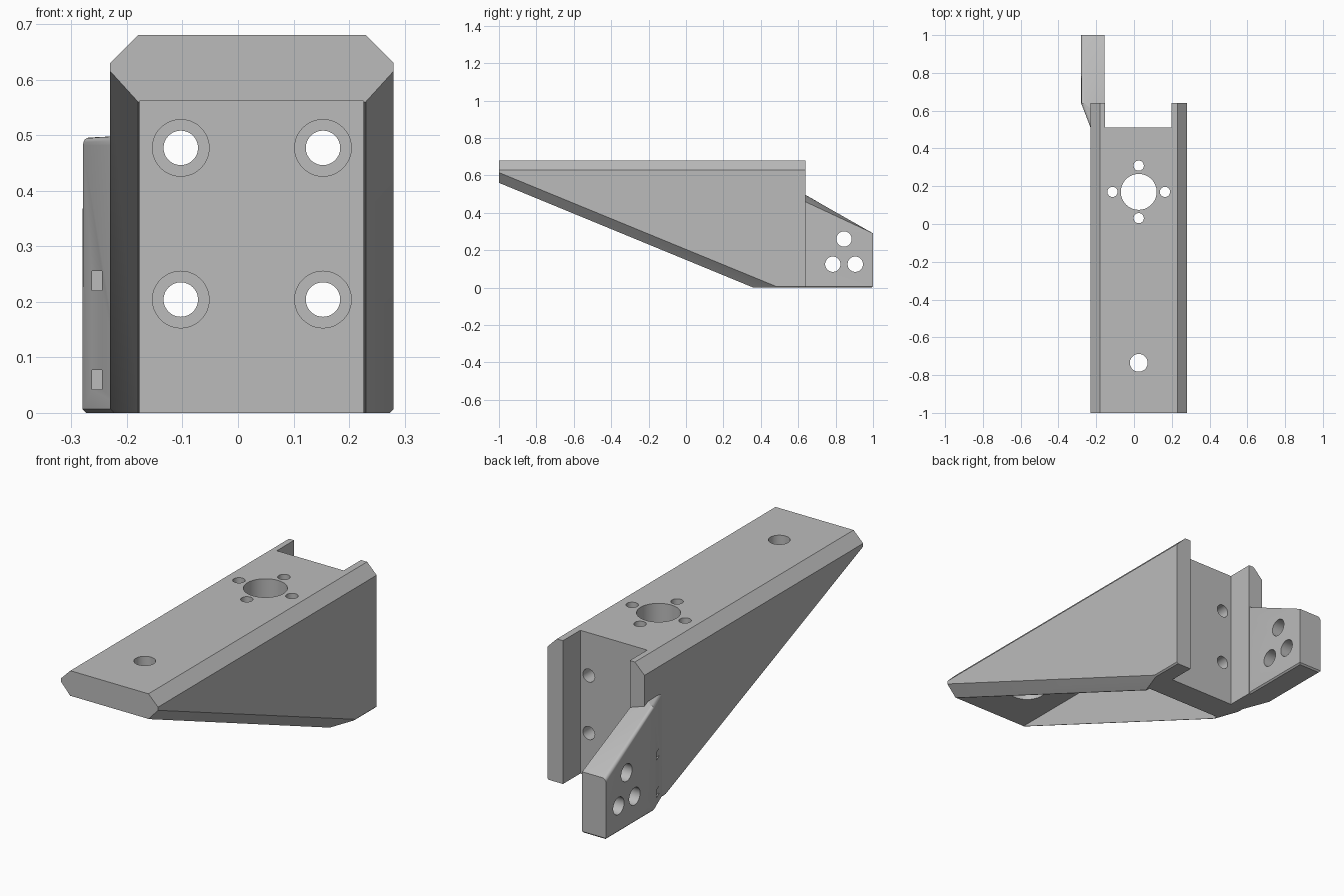
import bpy, bmesh, math
from mathutils import Matrix, Vector

if "Cube" in bpy.data.objects:
    bpy.data.objects.remove(bpy.data.objects["Cube"])

grey = bpy.data.materials.new("plain_grey")
grey.use_nodes = True
GREY = (0.5, 0.5, 0.5, 1)
grey.diffuse_color = GREY
grey.node_tree.nodes["Principled BSDF"].inputs["Base Color"].default_value = GREY
grey.node_tree.nodes["Principled BSDF"].inputs["Roughness"].default_value = 0.6


def make(name, bm):
    bmesh.ops.recalc_face_normals(bm, faces=bm.faces[:])
    mesh = bpy.data.meshes.new(name)
    bm.to_mesh(mesh)
    bm.free()
    mesh.materials.append(grey)
    ob = bpy.data.objects.new(name, mesh)
    bpy.context.collection.objects.link(ob)
    return ob


def hull(points):
    bm = bmesh.new()
    for p in points:
        bm.verts.new(p)
    bmesh.ops.convex_hull(bm, input=bm.verts[:])
    bmesh.ops.dissolve_limit(bm, angle_limit=0.02, verts=bm.verts[:], edges=bm.edges[:])
    return bm


def box(lo, hi):
    bm = bmesh.new()
    lo, hi = Vector(lo), Vector(hi)
    bmesh.ops.create_cube(bm, size=1, matrix=Matrix.Translation((lo + hi) / 2)
                          @ Matrix.Diagonal((*(hi - lo), 1)))
    return make("cutter", bm)


def drill(centre, radius, depth, axis):
    turn = {"x": Matrix.Rotation(math.pi / 2, 4, "Y"),
            "y": Matrix.Rotation(math.pi / 2, 4, "X"), "z": Matrix()}[axis]
    bm = bmesh.new()
    bmesh.ops.create_cone(bm, cap_ends=True, segments=48, radius1=radius, radius2=radius,
                          depth=depth, matrix=Matrix.Translation(centre) @ turn)
    return make("cutter", bm)


def cut(ob, cutters):
    for c in cutters:
        mod = ob.modifiers.new("cut", "BOOLEAN")
        mod.operation, mod.solver, mod.object = "DIFFERENCE", "EXACT", c
    bpy.context.view_layer.update()
    graph = bpy.context.evaluated_depsgraph_get()
    mesh = bpy.data.meshes.new_from_object(ob.evaluated_get(graph))
    ob.modifiers.clear()
    ob.data = mesh
    for c in cutters:
        bpy.data.objects.remove(c)


def finish(ob):
    bpy.ops.object.select_all(action="DESELECT")
    bpy.context.view_layer.objects.active = ob
    ob.select_set(True)
    bpy.ops.object.shade_smooth_by_angle(angle=math.radians(25))


# Wedge body with chamfered long edges, mirrored about its own middle
MID = 0.025
points = []
for s in (-1, 1):
    for half, profile in (
            (0.255, [(-1, 0.615), (0.48, 0.007), (0.64, 0.007), (0.64, 0.63), (-1, 0.63)]),
            (0.205, [(-1, 0.56), (0.36, 0), (0.64, 0.68), (-1, 0.68)]),
            (0.248, [(0.48, 0), (0.64, 0)])):
        points += [(MID + s * half, y, z) for y, z in profile]
body = make("bracket_body", hull(points))

# Open underside and rear notch
cutters = [box((-0.177, -1.2, -0.2), (0.226, 0.38, 0.561)),
           box((-0.153, 0.51, -0.2), (0.198, 0.9, 0.9))]
# Top plate holes
cutters += [drill((MID, 0.17, 0.6), 0.095, 0.3, "z"),
            drill((MID, -0.735, 0.6), 0.047, 0.3, "z"),
            drill((MID, -0.735, 0.53), 0.088, 0.14, "z")]
for i in range(4):
    a = i * math.pi / 2
    cutters.append(drill((MID + 0.139 * math.cos(a), 0.17 + 0.139 * math.sin(a), 0.6),
                         0.027, 0.3, "z"))
# Counterbored holes in the back plate
for s in (-1, 1):
    for z in (0.204, 0.477):
        cutters += [drill((MID + s * 0.128, 0.45, z), 0.031, 0.3, "y"),
                    drill((MID + s * 0.128, 0.38, z), 0.051, 0.1, "y")]
cut(body, cutters)
finish(body)

# Rear side tab with sloping top
plan = [(-0.2, 0.432), (-0.28, 0.64), (-0.28, 1), (-0.155, 1), (-0.155, 0.55), (-0.17, 0.432)]
points = []
for x, y in plan:
    points += [(x, y, 0), (x, y, 0.5 - max(0, y - 0.64) * 0.583)]
bm = hull(points)
rim = [e for e in bm.edges if all(v.co.z > 0.2 and v.co.x < -0.19 for v in e.verts)]
bmesh.ops.bevel(bm, geom=rim, offset=0.018, segments=5, profile=0.5, affect="EDGES")
foot = [e for e in bm.edges if all(v.co.z < 0.001 for v in e.verts)
        and max(v.co.y for v in e.verts) > 0.6]
bmesh.ops.bevel(bm, geom=foot, offset=0.007, segments=1, profile=0.5, affect="EDGES")
tab = make("side_tab", bm)
cutters = [drill((-0.22, y, z), 0.041, 0.4, "x")
           for y, z in ((0.845, 0.26), (0.785, 0.125), (0.905, 0.125))]
cutters += [box((-0.263, 0.4, z), (-0.245, 0.62, z + 0.035)) for z in (0.042, 0.22)]
cut(tab, cutters)
finish(tab)
